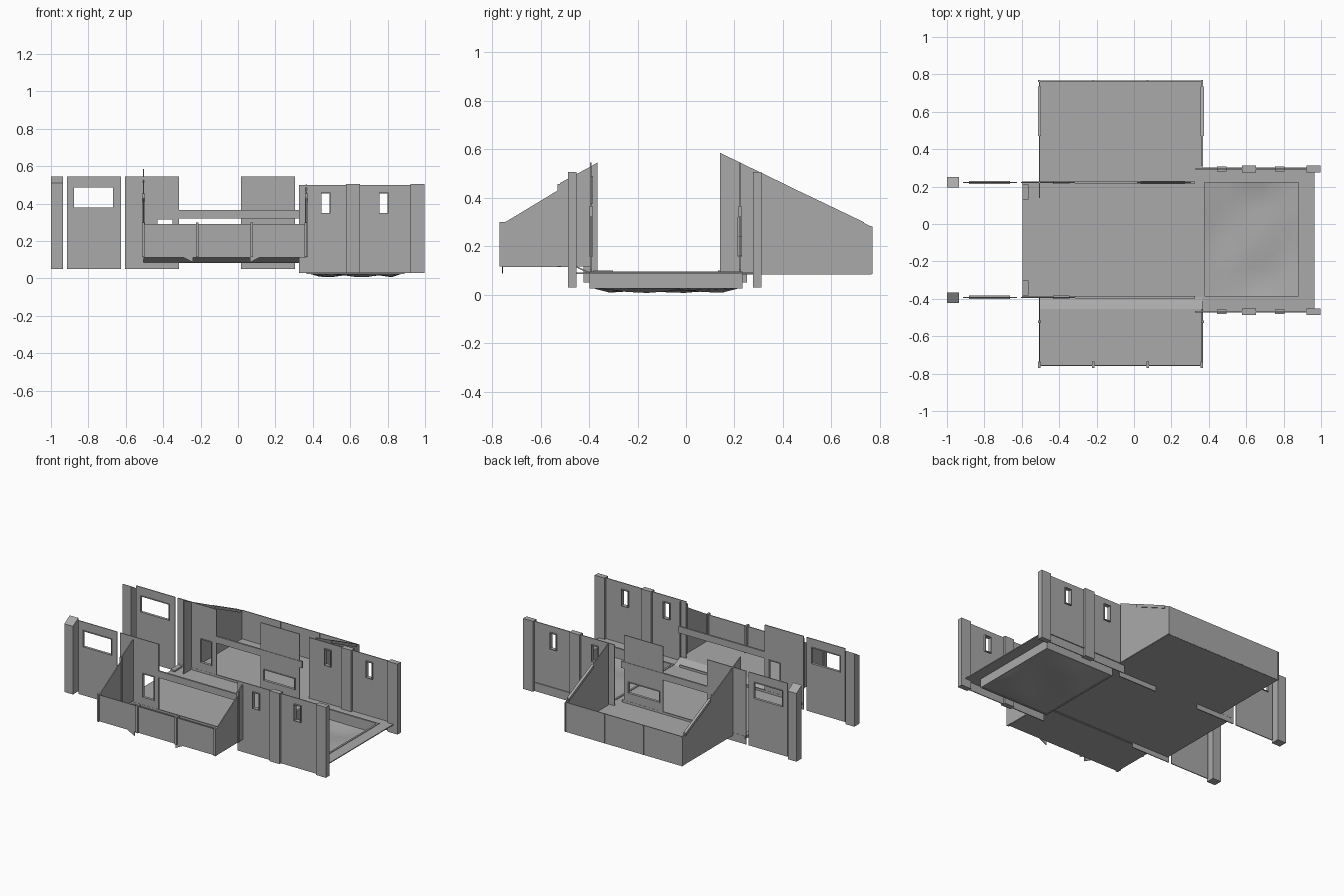
import bpy, bmesh, math
from mathutils import Vector

cube = bpy.data.objects.get("Cube")
if cube:
    bpy.data.objects.remove(cube)

mat = bpy.data.materials.new("plain_grey")
mat.use_nodes = True
GREY = (0.4, 0.4, 0.4, 1)
mat.diffuse_color = GREY
mat.node_tree.nodes["Principled BSDF"].inputs["Base Color"].default_value = GREY


def finish(name, bm):
    mesh = bpy.data.meshes.new(name)
    bm.normal_update()
    bm.to_mesh(mesh)
    bm.free()
    mesh.materials.append(mat)
    obj = bpy.data.objects.new(name, mesh)
    bpy.context.collection.objects.link(obj)
    return obj


def place(axis, u, v, w):
    # u, v lie in the plate, w runs along the plate's normal axis
    return {"x": (w, u, v), "y": (u, w, v), "z": (u, v, w)}[axis]


def extrude(bm, faces, axis, depth):
    out = bmesh.ops.extrude_face_region(bm, geom=faces)
    moved = [g for g in out["geom"] if isinstance(g, bmesh.types.BMVert)]
    bmesh.ops.translate(bm, verts=moved, vec=Vector(place(axis, 0, 0, depth)))
    bmesh.ops.recalc_face_normals(bm, faces=bm.faces)


def profile(name, axis, w, pts, depth=0.006):
    bm = bmesh.new()
    face = bm.faces.new([bm.verts.new(place(axis, u, v, w - depth / 2)) for u, v in pts])
    extrude(bm, [face], axis, depth)
    return finish(name, bm)


def plate(name, axis, w, rect, holes=(), depth=0.006):
    # rectangle (u0, u1, v0, v1) with rectangular openings
    us = sorted({u for r in (rect, *holes) for u in r[:2]})
    vs = sorted({v for r in (rect, *holes) for v in r[2:]})
    bm = bmesh.new()
    grid = [[bm.verts.new(place(axis, u, v, w - depth / 2)) for v in vs] for u in us]
    for i in range(len(us) - 1):
        for j in range(len(vs) - 1):
            cu, cv = (us[i] + us[i + 1]) / 2, (vs[j] + vs[j + 1]) / 2
            if not any(h[0] < cu < h[1] and h[2] < cv < h[3] for h in holes):
                bm.faces.new((grid[i][j], grid[i + 1][j], grid[i + 1][j + 1], grid[i][j + 1]))
    extrude(bm, bm.faces[:], axis, depth)
    bmesh.ops.dissolve_limit(bm, angle_limit=0.01, verts=bm.verts, edges=bm.edges)
    return finish(name, bm)


def box(name, x0, x1, y0, y1, z0, z1):
    return plate(name, "z", (z0 + z1) / 2, (x0, x1, y0, y1), depth=z1 - z0)


def window_wall(name, y, rect, holes, frame_depth=0.018):
    plate(name, "y", y, rect, holes)
    for u0, u1, v0, v1 in holes:
        t = 0.004
        plate(name + "_window_frame", "y", y, (u0 - t, u1 + t, v0 - t, v1 + t),
              [(u0, u1, v0, v1)], frame_depth)


FRONT, BACK = -0.392, 0.222

# Free-standing panels, slanted posts and beams along both long sides
for side, y, out in (("front", FRONT, -1), ("back", BACK, 1)):
    window_wall(side + "_outer_panel", y, (-0.915, -0.625, 0.05, 0.545),
                [(-0.877, -0.668, 0.38, 0.485)])
    window_wall(side + "_inner_panel", y, (-0.605, -0.315, 0.05, 0.545),
                [(-0.43, -0.35, 0.16, 0.315)])
    inner, outer = y - out * 0.027, y + out * 0.03
    profile(side + "_end_post", "x", -0.968,
            [(inner, 0.05), (outer, 0.05), (outer, 0.51), (inner, 0.545)], 0.064)
    box(side + "_beam", -0.315, 0.325, y - 0.006, y + 0.006, 0.32, 0.365)
    box(side + "_floor_skirting", -0.6, 0.32, y - 0.004, y + 0.004, 0.085, 0.105)
    # Corner stubs at the floor's open end
    box(side + "_floor_stub", -0.597, -0.565, *sorted((y - out * 0.01, y - out * 0.09)), 0.085, 0.1)

window_wall("back_middle_panel", BACK, (0.015, 0.305, 0.05, 0.545), [(0.04, 0.27, 0.165, 0.235)])

# Tall walls around the end deck
for side, y in (("front", -0.469), ("back", 0.294)):
    window_wall(side + "_deck_wall", y, (0.325, 0.995, 0.03, 0.5),
                [(0.447, 0.49, 0.35, 0.455), (0.757, 0.8, 0.35, 0.455)], 0.026)
    for x in (0.614, 0.96):
        box(side + "_deck_post", x - 0.037, x + 0.037, y - 0.018, y + 0.018, 0.03, 0.505)

# End deck with a sunken tray
TRAY = (0.372, 0.885, -0.392, 0.227)
plate("deck_floor", "z", 0.088, (0.365, 0.965, -0.469, 0.303), [TRAY])
plate("tray_rim", "z", 0.06, (TRAY[0] - 0.006, TRAY[1] + 0.006, TRAY[2] - 0.006, TRAY[3] + 0.006),
      [(TRAY[0] + 0.006, TRAY[1] - 0.006, TRAY[2] + 0.006, TRAY[3] - 0.006)], 0.07)

# Gently uneven tray bottom
bm = bmesh.new()
bmesh.ops.create_grid(bm, x_segments=8, y_segments=8, size=0.5)
for v in bm.verts:
    edge = max(abs(v.co.x), abs(v.co.y)) > 0.49
    bump = math.sin(v.co.x * 9 + 1) * math.cos(v.co.y * 8 + v.co.x * 3)
    v.co.z = 0.028 if edge else 0.017 + 0.011 * bump
    v.co.x = (TRAY[0] + TRAY[1]) / 2 + v.co.x * (TRAY[1] - TRAY[0])
    v.co.y = (TRAY[2] + TRAY[3]) / 2 + v.co.y * (TRAY[3] - TRAY[2])
ground = finish("tray_ground", bm)
for p in ground.data.polygons:
    p.use_smooth = True

# Main floor and both side balconies
LEFT, RIGHT = -0.505, 0.365
box("main_floor", -0.597, RIGHT, FRONT, BACK, 0.083, 0.09)
box("back_balcony_floor", LEFT, RIGHT, BACK, 0.765, 0.083, 0.09)
box("front_balcony_floor", LEFT, RIGHT, -0.757, -0.455, 0.113, 0.119)
profile("front_balcony_ramp", "x", (LEFT + RIGHT) / 2,
        [(-0.455, 0.113), (-0.455, 0.119), (FRONT, 0.09), (FRONT, 0.083)], RIGHT - LEFT)

# Balcony parapets with narrow posts
plate("front_parapet", "y", -0.757, (LEFT, RIGHT, 0.115, 0.292))
plate("back_parapet", "y", 0.763, (LEFT, RIGHT, 0.085, 0.283))
for x in (-0.507, -0.218, 0.073, 0.363):
    box("front_parapet_post", x - 0.007, x + 0.007, -0.77, -0.735, 0.115, 0.3)
    box("back_parapet_post", x - 0.005, x + 0.005, 0.758, 0.77, 0.085, 0.28)

# Sloping balcony side walls
for x, front_end, back_start in ((LEFT, (-0.39, 0.53), (0.14, 0.585)),
                                 (RIGHT, (-0.455, 0.495), (0.31, 0.503))):
    profile("front_balcony_side", "x", x,
            [(-0.757, 0.115), (front_end[0], 0.115), front_end, (-0.52, 0.46),
             (-0.52, 0.435), (-0.735, 0.305), (-0.757, 0.295)])
    profile("back_balcony_side", "x", x,
            [(back_start[0], 0.085), (0.765, 0.085), (0.765, 0.28), back_start])
    box("front_side_post", x - 0.008, x + 0.008, -0.53, -0.515, 0.115, 0.455)
    profile("back_side_rail", "x", x,
            [(0.47, 0.405), (0.735, 0.278), (0.735, 0.298), (0.47, 0.425)], 0.018)

# Small triangular brackets below the front parapet
for tip, corner in ((-0.3, -0.24), (0.125, 0.065)):
    profile("parapet_bracket", "y", -0.757, [(tip, 0.117), (corner, 0.117), (corner, 0.086)])
